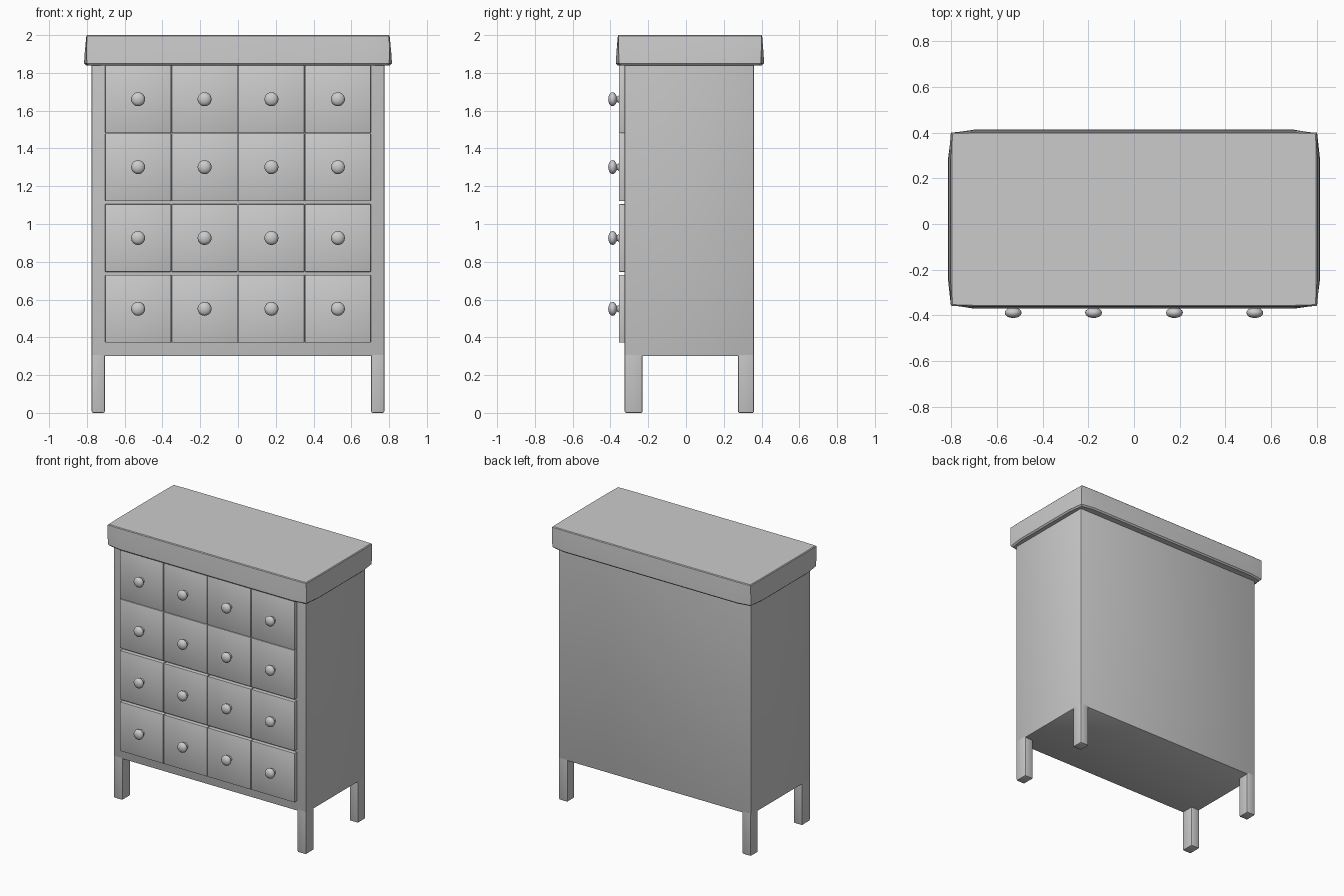
import bpy, bmesh, math

if "Cube" in bpy.data.objects:
    bpy.data.objects.remove(bpy.data.objects["Cube"])

def finish(name, bm, smooth=None):
    bmesh.ops.recalc_face_normals(bm, faces=bm.faces[:])
    me = bpy.data.meshes.new(name)
    bm.to_mesh(me)
    bm.free()
    ob = bpy.data.objects.new(name, me)
    bpy.context.collection.objects.link(ob)
    if smooth:
        bpy.ops.object.select_all(action='DESELECT')
        ob.select_set(True)
        bpy.context.view_layer.objects.active = ob
        bpy.ops.object.shade_smooth_by_angle(angle=math.radians(smooth))
    return ob

def box(name, lo, hi, bevel=0.0, pick=lambda e: True):
    bm = bmesh.new()
    bmesh.ops.create_cube(bm, size=1)
    for v in bm.verts:
        v.co = [(a + b) / 2 + c * (b - a) for a, b, c in zip(lo, hi, v.co)]
    if bevel:
        edges = [e for e in bm.edges if pick(e)]
        bmesh.ops.bevel(bm, geom=edges, offset=bevel, segments=2, profile=0.5, affect='EDGES')
    return finish(name, bm, 40)

# every edge except the ring around the top face
def not_top(top):
    return lambda e: min(v.co.z for v in e.verts) < top - 1e-4

# carcass
box("cabinet_body", (-0.775, -0.325, 0.3), (0.775, 0.36, 1.845), 0.007, not_top(1.845))

# four legs
for sx, side in ((-1, "left"), (1, "right")):
    for y0, y1, end in ((-0.325, -0.23, "front"), (0.275, 0.36, "back")):
        x0, x1 = sorted((sx * 0.705, sx * 0.775))
        box(f"{end}_{side}_leg", (x0, y0, 0), (x1, y1, 0.312), 0.008, not_top(0.312))

# lid: rectangle on top, slightly bulging and clipped corners at the lower rim
def ring(bm, hx, hy, ix, iy, cx, cy, z):
    q = [(hx, iy), (cx, cy), (ix, hy)]
    pts = q + [(-x, y) for x, y in q[::-1]] + [(-x, -y) for x, y in q] + [(x, -y) for x, y in q[::-1]]
    return [bm.verts.new((x, y + 0.021, z)) for x, y in pts]

bm = bmesh.new()
rings = [ring(bm, 0.805, 0.382, 0.70, 0.26, 0.79, 0.366, 1.84),
         ring(bm, 0.815, 0.392, 0.70, 0.26, 0.80, 0.375, 1.85),
         ring(bm, 0.812, 0.390, 0.70, 0.26, 0.802, 0.377, 1.90),
         ring(bm, 0.803, 0.382, 0.70, 0.26, 0.800, 0.379, 1.995),
         ring(bm, 0.798, 0.377, 0.70, 0.26, 0.795, 0.374, 2.0)]
for a, b in zip(rings, rings[1:]):
    for i in range(12):
        j = (i + 1) % 12
        bm.faces.new((a[i], a[j], b[j], b[i]))
bm.faces.new(rings[0])
bm.faces.new(rings[-1])
finish("lid", bm, 35)

# turned knob: profile of (radius, y) spun about the y axis
PROFILE = [(0.026, -0.352), (0.018, -0.358), (0.014, -0.366), (0.024, -0.371), (0.034, -0.379),
           (0.037, -0.388), (0.034, -0.398), (0.025, -0.406), (0.013, -0.410), (0, -0.412)]

def knob(name, x, z):
    bm = bmesh.new()
    vs = [bm.verts.new((x + r, y, z)) for r, y in PROFILE]
    es = [bm.edges.new(p) for p in zip(vs, vs[1:])]
    bmesh.ops.spin(bm, geom=vs + es, cent=(x, 0, z), axis=(0, 1, 0), angle=2 * math.pi, steps=20)
    bmesh.ops.remove_doubles(bm, verts=bm.verts[:], dist=1e-5)
    finish(name, bm, 60)

# drawer fronts with knobs
columns = [-0.529, -0.177, 0.177, 0.529]
rows = [(1.482, 1.839), (1.122, 1.480), (0.747, 1.105), (0.372, 0.730)]
for r, (z0, z1) in enumerate(rows, 1):
    for c, x in enumerate(columns, 1):
        box(f"drawer_{r}_{c}", (x - 0.174, -0.355, z0), (x + 0.174, -0.32, z1), 0.003)
        knob(f"knob_{r}_{c}", x, (z0 + z1) / 2)
